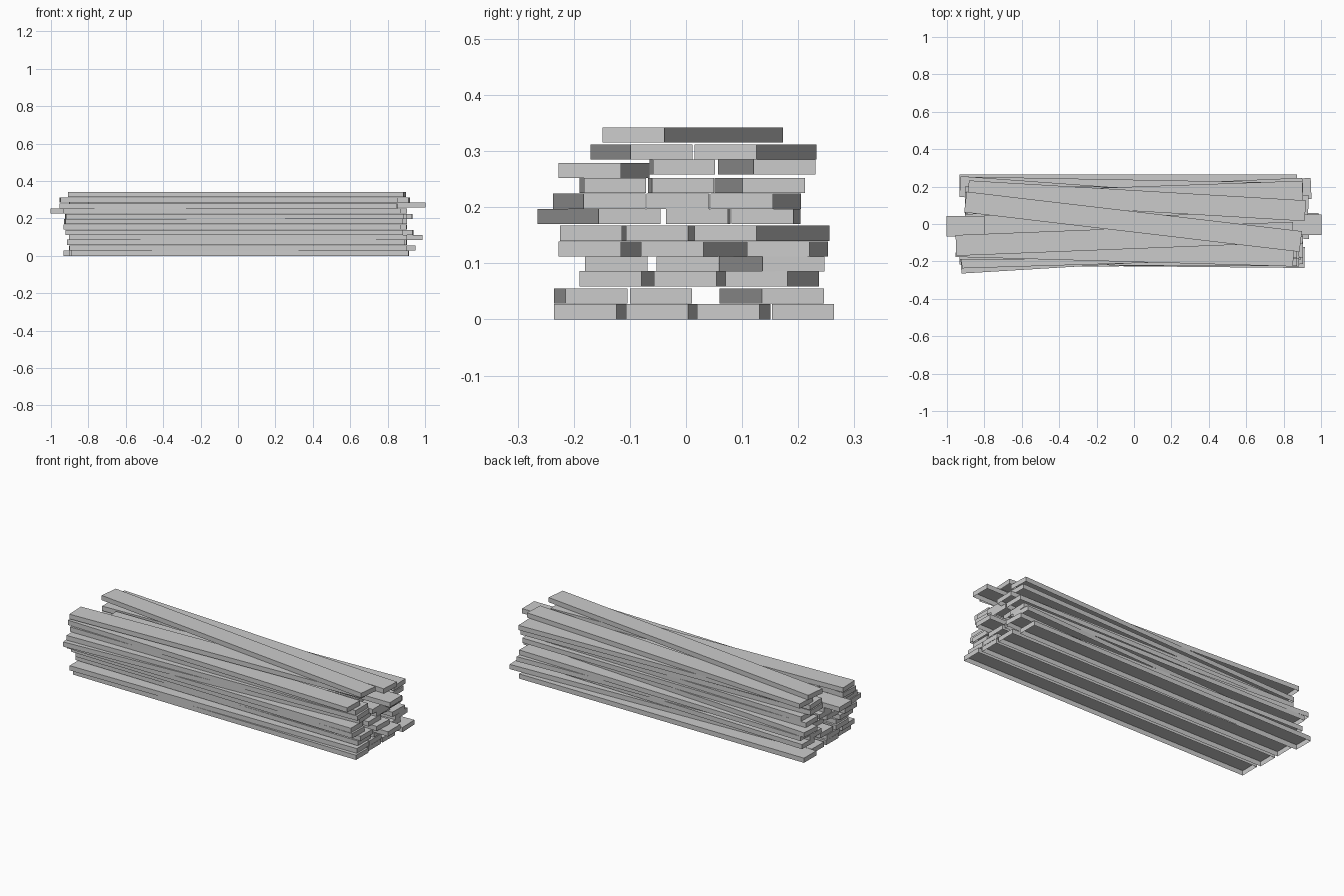
import bpy
import bmesh
from math import atan2
from mathutils import Matrix, Vector

if "Cube" in bpy.data.objects:
    bpy.data.objects.remove(bpy.data.objects["Cube"])

LENGTH, WIDTH, THICK = 1.805, 0.111, 0.027

# Each layer: bottom z, then planks as
# (low y edge at the right end, y shift of the left end, x centre)
lower = [
    (0.000, [(-.235, .017, .01), (-.107, .017, 0), (.020, .020, 0), (.153, 0, -.03)]),
    (0.028, [(-.215, -.020, 0), (-.100, 0, 0), (.135, -.075, .045)]),
    (0.059, [(-.190, .023, -.01), (-.057, .017, 0), (.070, .056, 0)]),
    (0.085, [(-.180, 0, 0), (-.053, 0, .085), (.136, -.077, 0)]),
    (0.112, [(-.227, .037, -.02), (-.080, .078, .035), (.109, .033, 0)]),
    (0.140, [(-.225, .008, -.03), (-.107, .011, 0), (.015, .130, -.03)]),
]
upper = [
    (0.170, [(-.156, -.109, -.025), (-.036, .004, 0), (.081, .012, 0)]),
    (0.197, [(-.183, -.054, -.02), (-.070, .001, 0), (.044, .050, .03)]),
    (0.225, [(-.182, -.008, -.03), (-.061, -.007, -.10), (.101, -.050, 0)]),
    (0.252, [(-.227, .051, -.05)]),
    (0.258, [(-.059, -.006, .10), (.120, -.063, 0)]),
    (0.285, [(-.099, -.071, -.05), (.015, .107, .015)]),
    (0.315, [(-.150, .213, -.005)]),
]


def plank(name, y_low, shift, x, z):
    """One board, open underneath, turned slightly about the vertical axis."""
    bm = bmesh.new()
    bmesh.ops.create_cube(bm, size=1)
    bmesh.ops.scale(bm, vec=(LENGTH, WIDTH, THICK), verts=bm.verts)
    bm.normal_update()
    under = [f for f in bm.faces if f.normal.z < -0.5]
    bmesh.ops.delete(bm, geom=under, context='FACES_ONLY')
    mesh = bpy.data.meshes.new(name)
    bm.to_mesh(mesh)
    bm.free()
    ob = bpy.data.objects.new(name, mesh)
    bpy.context.collection.objects.link(ob)
    centre = Vector((x, y_low + WIDTH / 2 + shift / 2, z + THICK / 2))
    turn = Matrix.Rotation(atan2(-shift, LENGTH), 4, 'Z')
    ob.matrix_world = Matrix.Translation(centre) @ turn


# Stack of loosely piled boards
for i, (z, boards) in enumerate(lower + upper):
    for j, (y_low, shift, x) in enumerate(boards):
        plank(f"plank_{i + 1}_{j + 1}", y_low, shift, x, z)
